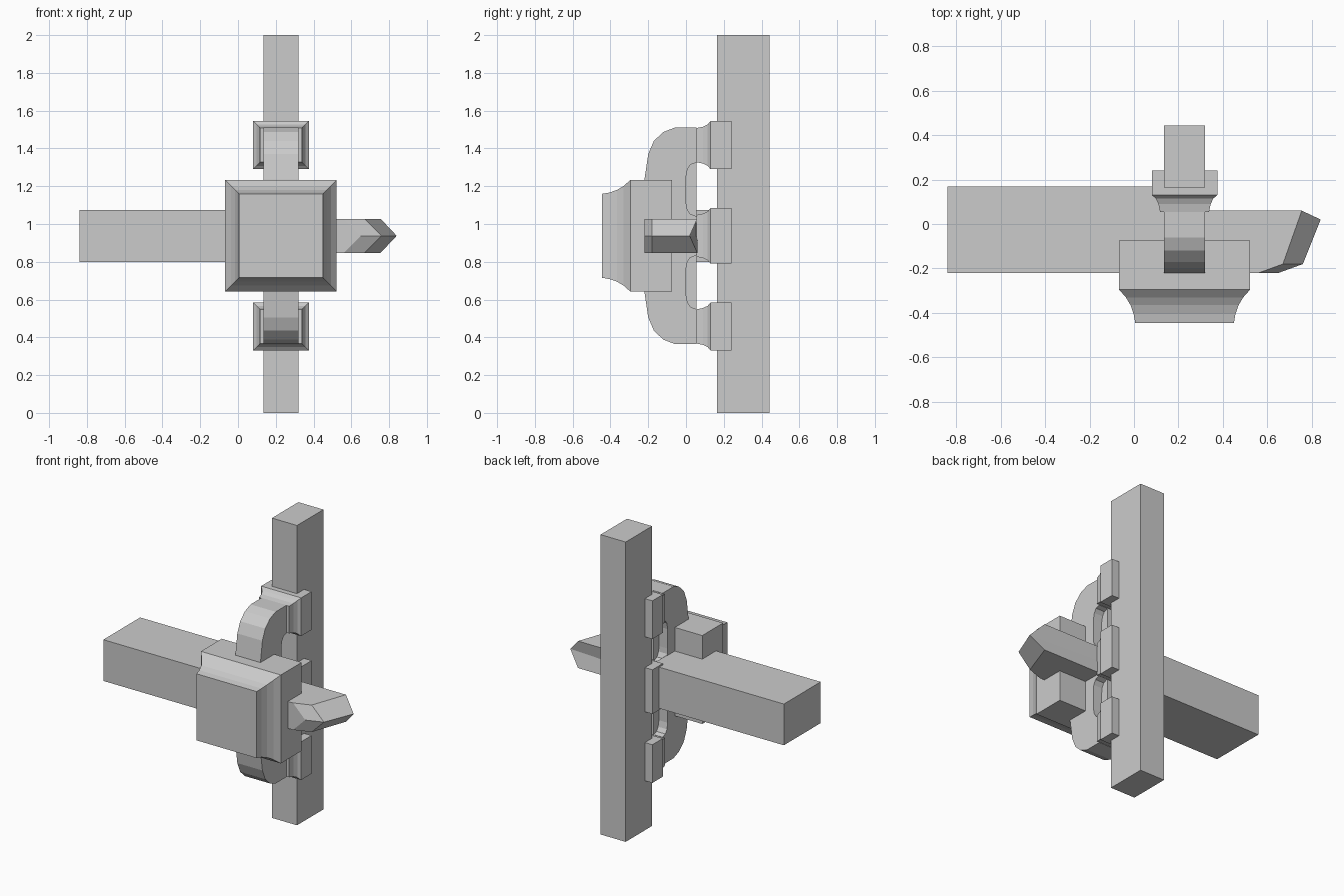
import bpy, bmesh

if "Cube" in bpy.data.objects:
    bpy.data.objects.remove(bpy.data.objects["Cube"])

MID_Z = 0.9375   # mirror height of the lock assembly
MID_X = 0.2275   # centre of the upright


def make(name, verts, faces):
    mesh = bpy.data.meshes.new(name)
    bm = bmesh.new()
    vs = [bm.verts.new(v) for v in verts]
    for f in faces:
        bm.faces.new([vs[i] for i in f])
    bmesh.ops.recalc_face_normals(bm, faces=bm.faces)
    bm.to_mesh(mesh)
    bm.free()
    ob = bpy.data.objects.new(name, mesh)
    bpy.context.collection.objects.link(ob)
    return ob


def loft(name, loops):
    """Join equal-sized vertex loops and cap both ends."""
    n = len(loops[0])
    verts = [v for loop in loops for v in loop]
    faces = [list(range(n)), list(range(len(verts) - n, len(verts)))]
    for k in range(len(loops) - 1):
        for i in range(n):
            j = (i + 1) % n
            faces.append([k * n + i, k * n + j, (k + 1) * n + j, (k + 1) * n + i])
    return make(name, verts, faces)


def rect(y, cx, cz, hx, hz):
    return [(cx + a * hx, y, cz + b * hz) for a, b in ((-1, -1), (1, -1), (1, 1), (-1, 1))]


def box(name, x0, x1, y0, y1, z0, z1):
    cx, cz, hx, hz = (x0 + x1) / 2, (z0 + z1) / 2, (x1 - x0) / 2, (z1 - z0) / 2
    return loft(name, [rect(y, cx, cz, hx, hz) for y in (y0, y1)])


def coved_block(name, cx, cz, hx, hz, steps):
    """Block whose sides step inwards: steps are (y, inset)."""
    return loft(name, [rect(y, cx, cz, hx - i, hz - i) for y, i in steps])


# upright post and handle bar
box("upright_post", 0.135, 0.32, 0.165, 0.443, 0, 2)
box("handle_bar", -0.84, 0.14, -0.22, 0.168, 0.80, 1.075)

# bracket with three arms: upper half profile (y, z), mirrored below
upper = [(0.055, 1.04), (0.02, 1.055), (0.003, 1.085), (0, 1.12), (0, 1.25),
         (0.008, 1.29), (0.025, 1.315), (0.055, 1.325), (0.055, 1.51),
         (-0.06, 1.51), (-0.12, 1.487), (-0.17, 1.44), (-0.2, 1.37), (-0.22, 1.235)]
profile = upper + [(y, 2 * MID_Z - z) for y, z in reversed(upper)]
loft("bracket", [[(x, y, z) for y, z in profile] for x in (0.135, 0.32)])

# thin web behind the slots
box("bracket_web", 0.20, 0.255, -0.02, 0.055, 0.50, 1.375)

# coved feet joining the bracket to the post
foot_steps = [(0.24, 0), (0.13, 0), (0.115, 0.018), (0.09, 0.03), (0.055, 0.037)]
for name, cz, hz in (("upper_foot", 1.4175, 0.1275), ("middle_foot", MID_Z, 0.1475),
                     ("lower_foot", 0.4575, 0.1275)):
    coved_block(name, MID_X, cz, 0.1475, hz, foot_steps)

# large front block with coved rim
coved_block("front_block", MID_X, MID_Z, 0.295, 0.295,
            [(-0.075, 0), (-0.295, 0), (-0.33, 0.031), (-0.365, 0.052),
             (-0.405, 0.066), (-0.445, 0.073)])

# pointed bolt: tip edge (x, y) and ridge (x, y) at each station
edge = [(0.2, -0.22), (0.56, -0.22), (0.67, -0.18), (0.755, 0.06), (0.2, 0.06)]
ridge = [(0.2, -0.22), (0.65, -0.22), (0.76, -0.18), (0.84, 0.02), (0.2, 0.06)]
H = 0.09
loops = [[(x, y, MID_Z + dz) for x, y in pts]
         for pts, dz in ((edge, -H), (ridge, 0), (edge, H))]
loft("pointed_bolt", loops)
